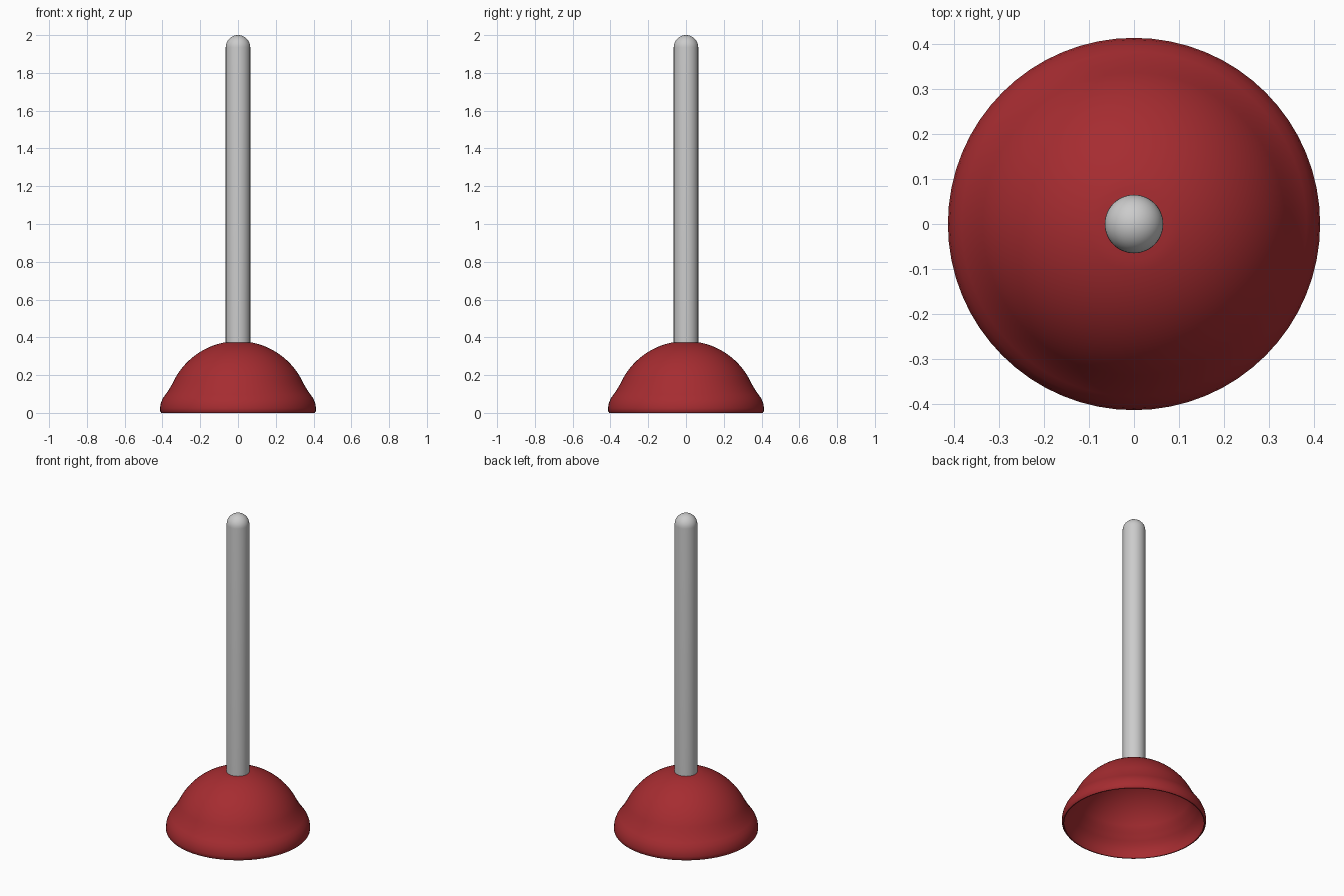
import bpy, bmesh
from math import sin, cos, pi, radians

if "Cube" in bpy.data.objects:
    bpy.data.objects.remove(bpy.data.objects["Cube"])


def lathe(name, profile, color=None, steps=64):
    """Spin an (r, z) profile around the z axis."""
    bm = bmesh.new()
    verts = [bm.verts.new((r, 0, z)) for r, z in profile]
    edges = [bm.edges.new(p) for p in zip(verts, verts[1:])]
    bmesh.ops.spin(bm, geom=verts + edges, cent=(0, 0, 0), axis=(0, 0, 1),
                   angle=2 * pi, steps=steps, use_duplicate=False)
    bmesh.ops.remove_doubles(bm, verts=bm.verts, dist=0.0005)
    bmesh.ops.recalc_face_normals(bm, faces=bm.faces)
    me = bpy.data.meshes.new(name)
    bm.to_mesh(me)
    bm.free()
    ob = bpy.data.objects.new(name, me)
    bpy.context.collection.objects.link(ob)
    if color:
        mat = bpy.data.materials.new(name + "_color")
        mat.diffuse_color = color
        mat.use_nodes = True
        mat.node_tree.nodes["Principled BSDF"].inputs["Base Color"].default_value = mat.diffuse_color
        me.materials.append(mat)
    bpy.ops.object.select_all(action='DESELECT')
    ob.select_set(True)
    bpy.context.view_layer.objects.active = ob
    bpy.ops.object.shade_smooth_by_angle(angle=radians(40))
    return ob


def arc(radius, z, start, end, n):
    """Points on a circle around (0, z), angles in degrees from horizontal."""
    angles = [radians(start + (end - start) * i / n) for i in range(n + 1)]
    return [(max(0, radius * cos(a)), z + radius * sin(a)) for a in angles]


# Rubber cup: flared lip, dome with flattened crown, thin hollow inside
lip_outer = [(0.406, 0), (0.412, 0.008), (0.413, 0.025), (0.409, 0.05),
             (0.398, 0.077), (0.383, 0.098), (0.370, 0.116), (0.359, 0.135)]
dome_outer = arc(0.380, 0, 24, 78, 14) + [(0, 0.373)]
dome_inner = [(0, 0.361)] + arc(0.368, 0, 79, 24, 14)
lip_inner = [(r - 0.011, z) for r, z in reversed(lip_outer[2:])] + [(0.400, 0)]
lathe("rubber_cup", lip_outer + dome_outer + dome_inner + lip_inner + lip_outer[:1],
      (0.38, 0.025, 0.03, 1))

# Round-ended handle
lathe("handle", [(0, 0.367), (0.065, 0.367)] + arc(0.065, 1.935, 0, 90, 10), steps=48)
